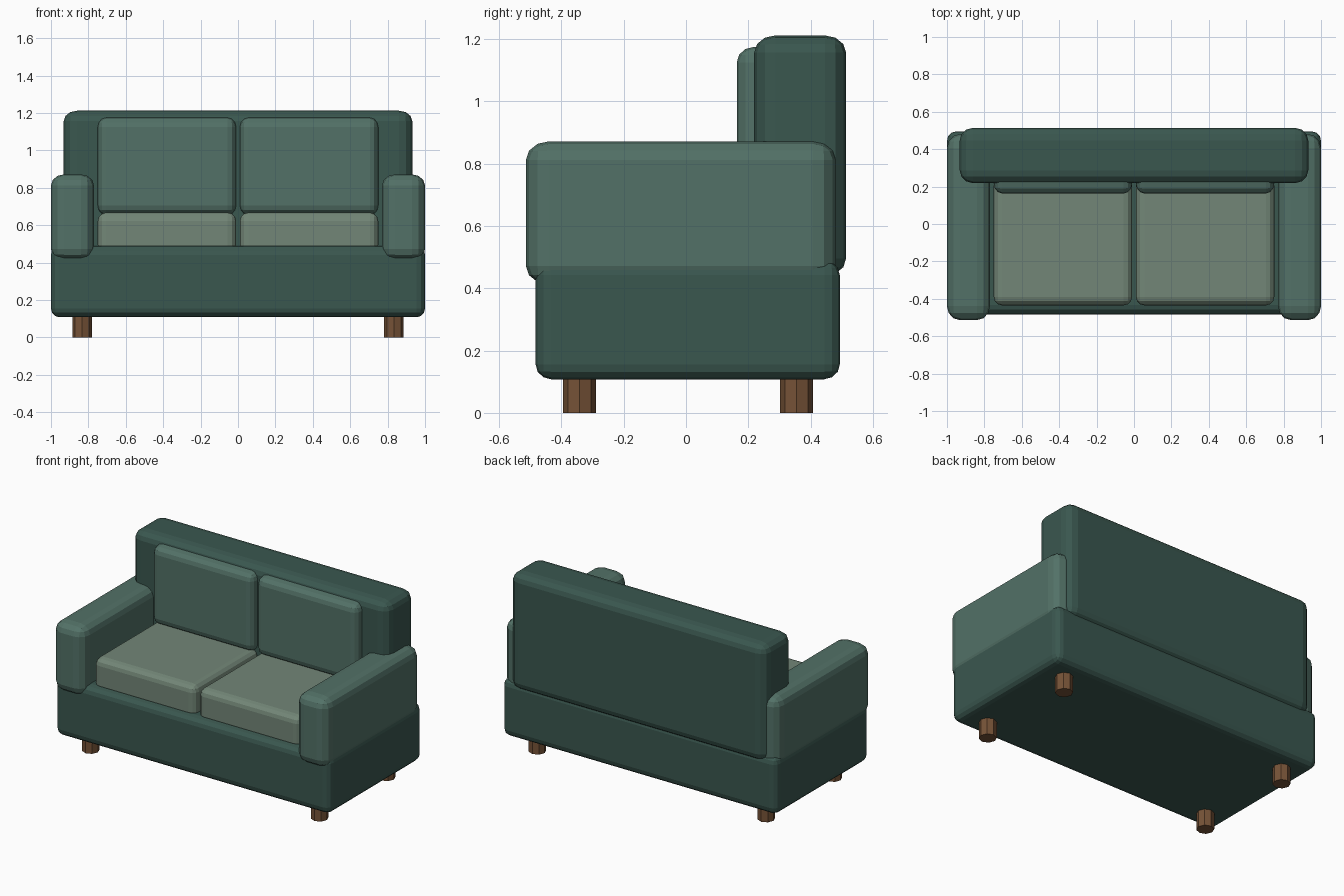
import bpy, bmesh
from mathutils import Vector

if "Cube" in bpy.data.objects:
    bpy.data.objects.remove(bpy.data.objects["Cube"])


def material(name, rgb):
    m = bpy.data.materials.new(name)
    m.diffuse_color = (*rgb, 1)
    m.use_nodes = True
    m.node_tree.nodes["Principled BSDF"].inputs["Base Color"].default_value = m.diffuse_color
    return m


DARK = material("dark_green", (0.042, 0.095, 0.078))
MID = material("mid_green", (0.085, 0.165, 0.135))
SAGE = material("sage", (0.17, 0.24, 0.185))
WOOD = material("wood", (0.18, 0.085, 0.038))


def add(name, bm, mat):
    bmesh.ops.recalc_face_normals(bm, faces=bm.faces)
    mesh = bpy.data.meshes.new(name)
    bm.to_mesh(mesh)
    bm.free()
    mesh.materials.append(mat)
    bpy.context.collection.objects.link(bpy.data.objects.new(name, mesh))


def padded_box(name, lo, hi, radii, mat):
    """Box between two corners, edges rounded by a separate radius per axis."""
    lo, hi, r = Vector(lo), Vector(hi), Vector(radii)
    size = hi - lo
    bm = bmesh.new()
    bmesh.ops.create_cube(bm, size=1)
    bmesh.ops.scale(bm, vec=[s / k for s, k in zip(size, r)], verts=bm.verts)
    bmesh.ops.bevel(bm, geom=bm.edges[:], offset=1, segments=3, profile=0.5,
                    affect='EDGES')
    bmesh.ops.scale(bm, vec=r, verts=bm.verts)
    bmesh.ops.translate(bm, vec=(lo + hi) / 2, verts=bm.verts)
    add(name, bm, mat)


# Body
padded_box("base", (-1, -0.483, 0.108), (1, 0.494, 0.49), (0.045, 0.05, 0.048), DARK)
padded_box("backrest", (-0.932, 0.219, 0.44), (0.932, 0.514, 1.212), (0.07, 0.068, 0.055), DARK)

# Paired parts on the left and right
for side, s in (("left", -1), ("right", 1)):
    def pair(name, x0, x1, y, z, radii, mat):
        a, b = sorted((s * x0, s * x1))
        padded_box(f"{side}_{name}", (a, y[0], z[0]), (b, y[1], z[1]), radii, mat)

    pair("arm", 0.77, 1.0, (-0.514, 0.481), (0.412, 0.872), (0.07, 0.075, 0.06), MID)
    pair("seat_cushion", 0.01, 0.75, (-0.435, 0.25), (0.45, 0.668), (0.045, 0.045, 0.045), SAGE)
    pair("back_cushion", 0.01, 0.75, (0.163, 0.36), (0.655, 1.175), (0.045, 0.055, 0.05), MID)

    # Eight-sided legs
    for end, y in (("front", -0.342), ("back", 0.355)):
        bm = bmesh.new()
        bmesh.ops.create_cone(bm, cap_ends=True, segments=8, radius1=0.053,
                              radius2=0.053, depth=0.15)
        bmesh.ops.translate(bm, vec=(s * 0.833, y, 0.075), verts=bm.verts)
        add(f"{side}_{end}_leg", bm, WOOD)
